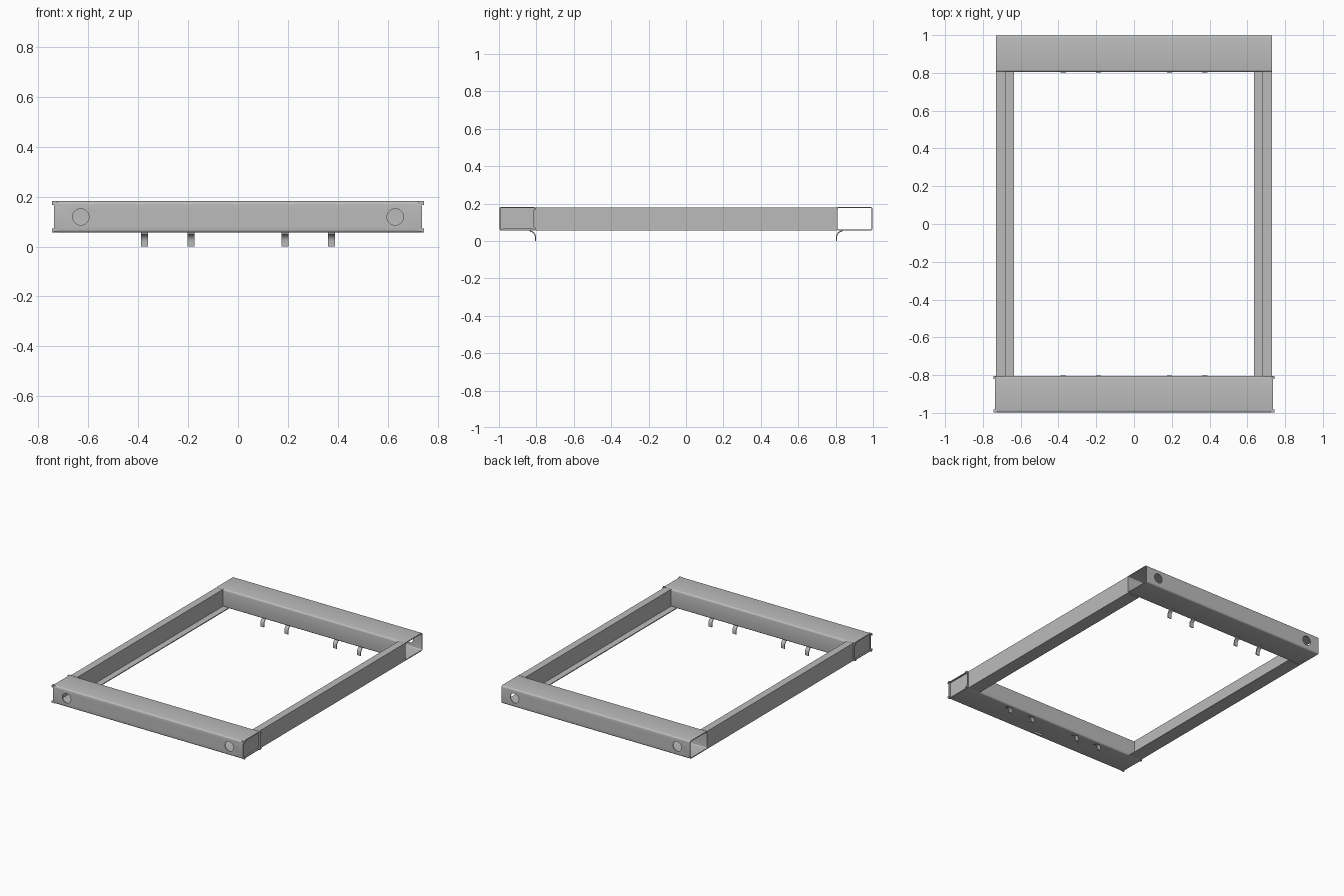
import bpy, bmesh, math
from mathutils import Matrix, Vector

cube = bpy.data.objects.get("Cube")
if cube:
    bpy.data.objects.remove(cube, do_unlink=True)

GREY = (0.5, 0.5, 0.5, 1)
steel = bpy.data.materials.new("steel grey")
steel.use_nodes = True
steel.diffuse_color = GREY
steel.node_tree.nodes["Principled BSDF"].inputs["Base Color"].default_value = GREY

BOTTOM, TOP = 0.056, 0.182
WALL = 0.006
MID = (BOTTOM + TOP) / 2


def finish(name, bm):
    bmesh.ops.recalc_face_normals(bm, faces=bm.faces)
    mesh = bpy.data.meshes.new(name)
    bm.to_mesh(mesh)
    bm.free()
    mesh.materials.append(steel)
    obj = bpy.data.objects.new(name, mesh)
    bpy.context.collection.objects.link(obj)
    return obj


def add_box(bm, lo, hi):
    lo, hi = Vector(lo), Vector(hi)
    mat = Matrix.Translation((lo + hi) / 2) @ Matrix.Diagonal((*(hi - lo), 1))
    bmesh.ops.create_cube(bm, size=1, matrix=mat)


def extrude(bm, points, offset):
    """Extrude a closed outline of 3D points into a solid."""
    face = bm.faces.new([bm.verts.new(p) for p in points])
    made = bmesh.ops.extrude_face_region(bm, geom=[face])["geom"]
    verts = [v for v in made if isinstance(v, bmesh.types.BMVert)]
    bmesh.ops.translate(bm, verts=verts, vec=offset)


def rounded_rect(y0, y1, z0, z1, r):
    pts = []
    corners = [(y1 - r, z1 - r), (y0 + r, z1 - r), (y0 + r, z0 + r), (y1 - r, z0 + r)]
    for i, (cy, cz) in enumerate(corners):
        for k in range(5):
            a = (i + k / 4) * math.pi / 2
            pts.append((cy + r * math.cos(a), cz + r * math.sin(a)))
    return pts


def apply_modifiers(obj):
    bpy.context.view_layer.update()
    graph = bpy.context.evaluated_depsgraph_get()
    mesh = bpy.data.meshes.new_from_object(obj.evaluated_get(graph))
    obj.modifiers.clear()
    obj.data = mesh


def smooth(obj):
    bpy.ops.object.select_all(action="DESELECT")
    obj.select_set(True)
    bpy.context.view_layer.objects.active = obj
    bpy.ops.object.shade_smooth_by_angle(angle=math.radians(35))


# Hollow cross beams with round holes in the outer wall
def cross_beam(name, side, half, slot=False):
    ys = sorted((side * 0.805, side * 0.998))
    bm = bmesh.new()
    loop = rounded_rect(*ys, BOTTOM, TOP, 0.012)
    rings = [[bm.verts.new((x, y, z)) for y, z in loop] for x in (-half, half)]
    for i in range(len(loop)):
        j = (i + 1) % len(loop)
        bm.faces.new((rings[0][i], rings[0][j], rings[1][j], rings[1][i]))
    beam = finish(name, bm)
    shell = beam.modifiers.new("wall", "SOLIDIFY")
    shell.thickness = WALL
    shell.offset = -1
    apply_modifiers(beam)

    bm = bmesh.new()
    for x in (-0.63, 0.63):
        mat = Matrix.Translation((x, side, MID)) @ Matrix.Rotation(math.pi / 2, 4, "X")
        bmesh.ops.create_cone(bm, cap_ends=True, segments=24, radius1=0.033,
                              radius2=0.033, depth=0.1, matrix=mat)
    if slot:
        add_box(bm, (-0.035, -0.98, 0.04), (0.035, -0.96, 0.08))
    cutter = finish("hole_cutter", bm)
    cutter.hide_render = True
    cut = beam.modifiers.new("holes", "BOOLEAN")
    cut.operation = "DIFFERENCE"
    cut.solver = "EXACT"
    cut.object = cutter
    apply_modifiers(beam)
    bpy.data.objects.remove(cutter, do_unlink=True)
    smooth(beam)


cross_beam("front_beam", -1, 0.737, slot=True)
cross_beam("back_beam", 1, 0.731)

# Side rails: box section with a low inner ledge
for s, label in ((1, "left"), (-1, "right")):
    section = [(0.731, BOTTOM), (0.731, TOP - 0.002), (0.68, TOP - 0.002),
               (0.68, BOTTOM + WALL), (0.636, BOTTOM + WALL), (0.636, BOTTOM)]
    bm = bmesh.new()
    extrude(bm, [(s * x, -0.808, z) for x, z in section], (0, 1.616, 0))
    finish(label + "_rail", bm)

    # Recessed end cap with corner prongs on the front beam
    bm = bmesh.new()
    add_box(bm, (s * 0.722, -0.991, BOTTOM + 0.007), (s * 0.728, -0.812, TOP - 0.007))
    for y0, dy in ((-0.998, 1), (-0.805, -1)):
        for z0, dz in ((BOTTOM, 1), (TOP, -1)):
            add_box(bm, (s * 0.724, y0, z0 + dz * 0.004),
                    (s * 0.745, y0 + dy * 0.007, z0 + dz * 0.016))
            add_box(bm, (s * 0.724, y0 + dy * 0.004, z0),
                    (s * 0.745, y0 + dy * 0.016, z0 + dz * 0.007))
    # Scale handles the mirrored side; normals are recalculated afterwards
    finish(label + "_end_cap", bm)

# Curved hooks hanging from the inner lower edge of both beams
R = 0.036
for side, label in ((-1, "front"), (1, "back")):
    outer, inner = [], []
    for k in range(7):
        a = math.pi / 2 * (1 - k / 6)
        for r, path in ((R, outer), (R - WALL, inner)):
            path.append((0.838 - r * math.cos(a), BOTTOM - R + r * math.sin(a)))
    outer.append((0.838 - R, 0))
    inner.append((0.838 - R + WALL, 0))
    for n, x in enumerate((-0.375, -0.188, 0.188, 0.375), 1):
        bm = bmesh.new()
        extrude(bm, [(x - 0.014, side * y, z) for y, z in outer + inner[::-1]],
                (0.028, 0, 0))
        smooth(finish(f"{label}_hook_{n}", bm))
